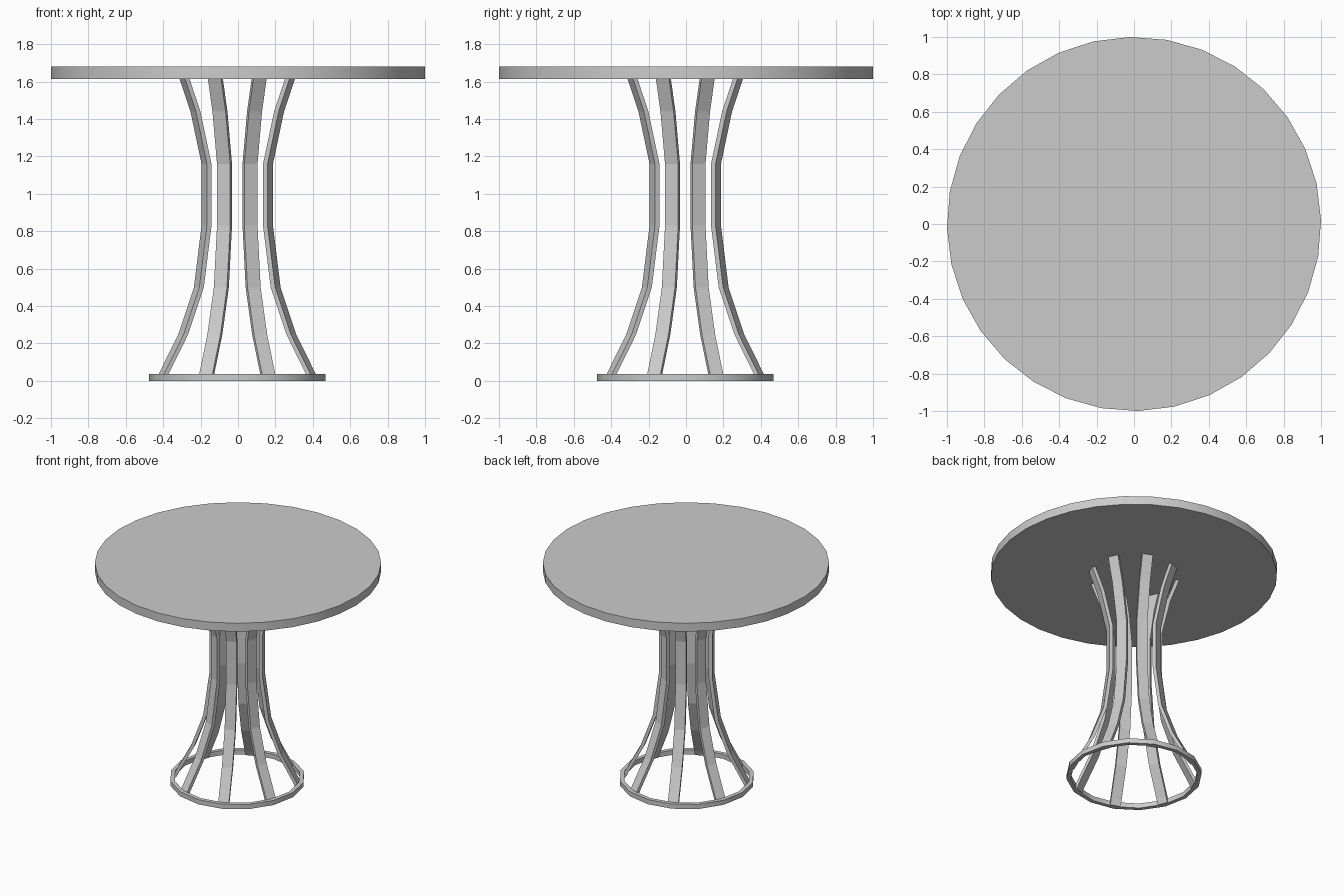
import bpy, bmesh, math

if "Cube" in bpy.data.objects:
    bpy.data.objects.remove(bpy.data.objects["Cube"])

LEG_CENTRE = (-0.004, -0.004)


def make_object(name, bm):
    bmesh.ops.recalc_face_normals(bm, faces=bm.faces)
    mesh = bpy.data.meshes.new(name)
    bm.to_mesh(mesh)
    bm.free()
    obj = bpy.data.objects.new(name, mesh)
    bpy.context.collection.objects.link(obj)
    return obj


def lathe(name, section, sides, offset=0.0, centre=(0, 0)):
    """Revolve a closed (radius, z) section into a ring."""
    bm = bmesh.new()
    rings = []
    for i in range(sides):
        a = offset + math.tau * i / sides
        rings.append([bm.verts.new((centre[0] + r * math.cos(a),
                                    centre[1] + r * math.sin(a), z)) for r, z in section])
    n = len(section)
    for i in range(sides):
        p, q = rings[i], rings[(i + 1) % sides]
        for j in range(n):
            k = (j + 1) % n
            bm.faces.new((p[j], q[j], q[k], p[k]))
    return make_object(name, bm)


# Round table top
bm = bmesh.new()
bmesh.ops.create_cone(bm, cap_ends=True, segments=32, radius1=1, radius2=1, depth=0.065)
top = make_object("table_top", bm)
top.location.z = 1.6475
top.rotation_euler.z = math.radians(1.2)
for poly in top.data.polygons:
    poly.use_smooth = abs(poly.normal.z) < 0.5
top.data.set_sharp_from_angle(angle=math.radians(30))

# Floor ring
lathe("base_ring", [(0.473, 0.0), (0.473, 0.036), (0.443, 0.036), (0.443, 0.0)],
      16, 0.0, LEG_CENTRE).data.shade_smooth()
bpy.data.objects["base_ring"].data.set_sharp_from_angle(angle=math.radians(30))

# Curved flat legs: outer radius and height along the bend
PROFILE = [(0.455, 0.0), (0.437, 0.04), (0.325, 0.25), (0.235, 0.5), (0.191, 0.83),
           (0.191, 1.16), (0.255, 1.44), (0.322, 1.625)]
WIDTH, THICK = 0.076, 0.026
bm = bmesh.new()
loops = [[bm.verts.new((r - d, y, z)) for d, y in
          ((0, -WIDTH / 2), (0, WIDTH / 2), (THICK, WIDTH / 2), (THICK, -WIDTH / 2))]
         for r, z in PROFILE]
for p, q in zip(loops, loops[1:]):
    for j in range(4):
        k = (j + 1) % 4
        bm.faces.new((p[j], p[k], q[k], q[j]))
bm.faces.new(loops[0])
bm.faces.new(loops[-1])
first = make_object("leg_1", bm)
for i in range(8):
    leg = first if i == 0 else bpy.data.objects.new(f"leg_{i + 1}", first.data)
    if i:
        bpy.context.collection.objects.link(leg)
    leg.location = (*LEG_CENTRE, 0)
    leg.rotation_euler.z = math.radians(22.5 + 45 * i)
